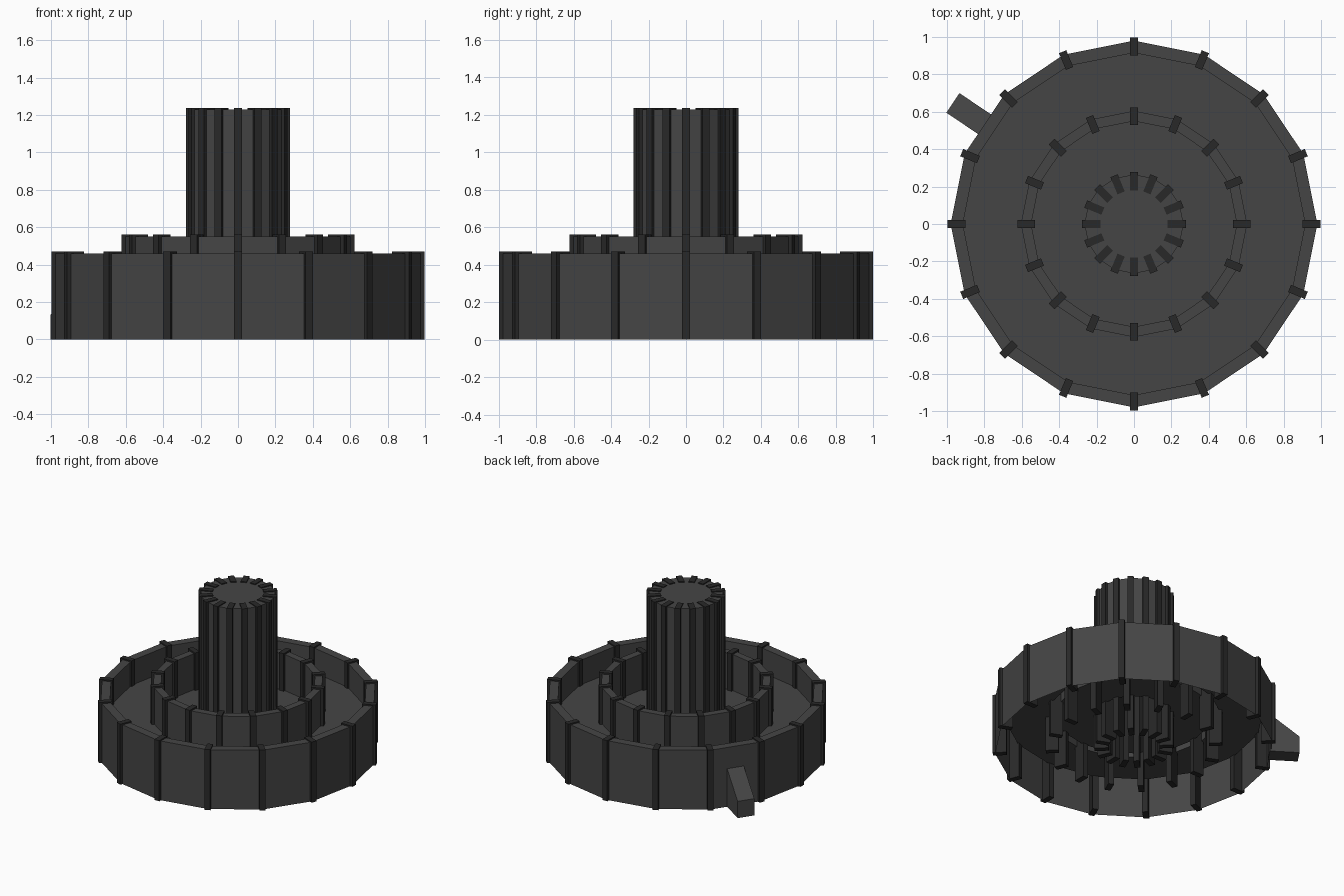
import bpy, bmesh
from math import sin, cos, pi
from mathutils import Matrix

if "Cube" in bpy.data.objects:
    bpy.data.objects.remove(bpy.data.objects["Cube"])

SIDES = 16


def material(name, v):
    m = bpy.data.materials.new(name)
    m.diffuse_color = (v, v, v, 1)
    m.use_nodes = True
    m.node_tree.nodes["Principled BSDF"].inputs["Base Color"].default_value = m.diffuse_color
    return m


wall_mat = material("dark_grey", 0.06)
rib_mat = material("near_black", 0.022)


def finish(bm, name, mat):
    me = bpy.data.meshes.new(name)
    bm.to_mesh(me)
    bm.free()
    me.materials.append(mat)
    ob = bpy.data.objects.new(name, me)
    bpy.context.collection.objects.link(ob)
    return ob


def lathe(name, profile, cap=False):
    """Sweep an (r, z) profile into a faceted open shell."""
    bm = bmesh.new()
    rings = [[bm.verts.new((r * cos(2 * pi * i / SIDES), r * sin(2 * pi * i / SIDES), z))
              for i in range(SIDES)] for r, z in profile]
    for a, b in zip(rings, rings[1:]):
        for i in range(SIDES):
            j = (i + 1) % SIDES
            bm.faces.new((a[i], a[j], b[j], b[i]))
    if cap:
        bm.faces.new(rings[-1])
    return finish(bm, name, wall_mat)


def ribs(name, r0, r1, width, top):
    """Upright bars at every corner of a ring, reaching down to the ground."""
    bm = bmesh.new()
    for i in range(SIDES):
        m = (Matrix.Rotation(2 * pi * i / SIDES, 4, 'Z')
             @ Matrix.Translation(((r0 + r1) / 2, 0, top / 2))
             @ Matrix.Diagonal((r1 - r0, width, top, 1)))
        bmesh.ops.create_cube(bm, size=1, matrix=m)
    finish(bm, name, rib_mat)


FLOOR = 0.27
# walls and floors, hollow from below
lathe("outer_wall", [(0.98, 0), (0.98, 0.46), (0.915, 0.46), (0.915, FLOOR)])
lathe("outer_floor", [(0.915, FLOOR), (0.605, FLOOR)])
lathe("inner_wall", [(0.605, FLOOR), (0.605, 0.55), (0.55, 0.55), (0.55, FLOOR)])
lathe("inner_floor", [(0.55, FLOOR), (0.265, FLOOR)])
lathe("tower", [(0.265, FLOOR), (0.265, 1.23)], cap=True)

# corner ribs
ribs("outer_ribs", 0.90, 0.997, 0.042, 0.47)
ribs("inner_ribs", 0.53, 0.622, 0.042, 0.562)
ribs("tower_ribs", 0.18, 0.279, 0.042, 1.237)

# sloping entrance ramp on one outer panel
bm = bmesh.new()
side = [(0.955, 0), (1.165, 0), (1.165, 0.13), (0.955, 0.30)]
left, right = [[bm.verts.new((r, y, z)) for r, z in side] for y in (-0.063, 0.063)]
bm.faces.new(left)
bm.faces.new(right[::-1])
for i in range(4):
    j = (i + 1) % 4
    bm.faces.new((left[j], left[i], right[i], right[j]))
bmesh.ops.recalc_face_normals(bm, faces=bm.faces)
ramp = finish(bm, "entrance_ramp", wall_mat)
ramp.rotation_euler.z = 6.5 * 2 * pi / SIDES
